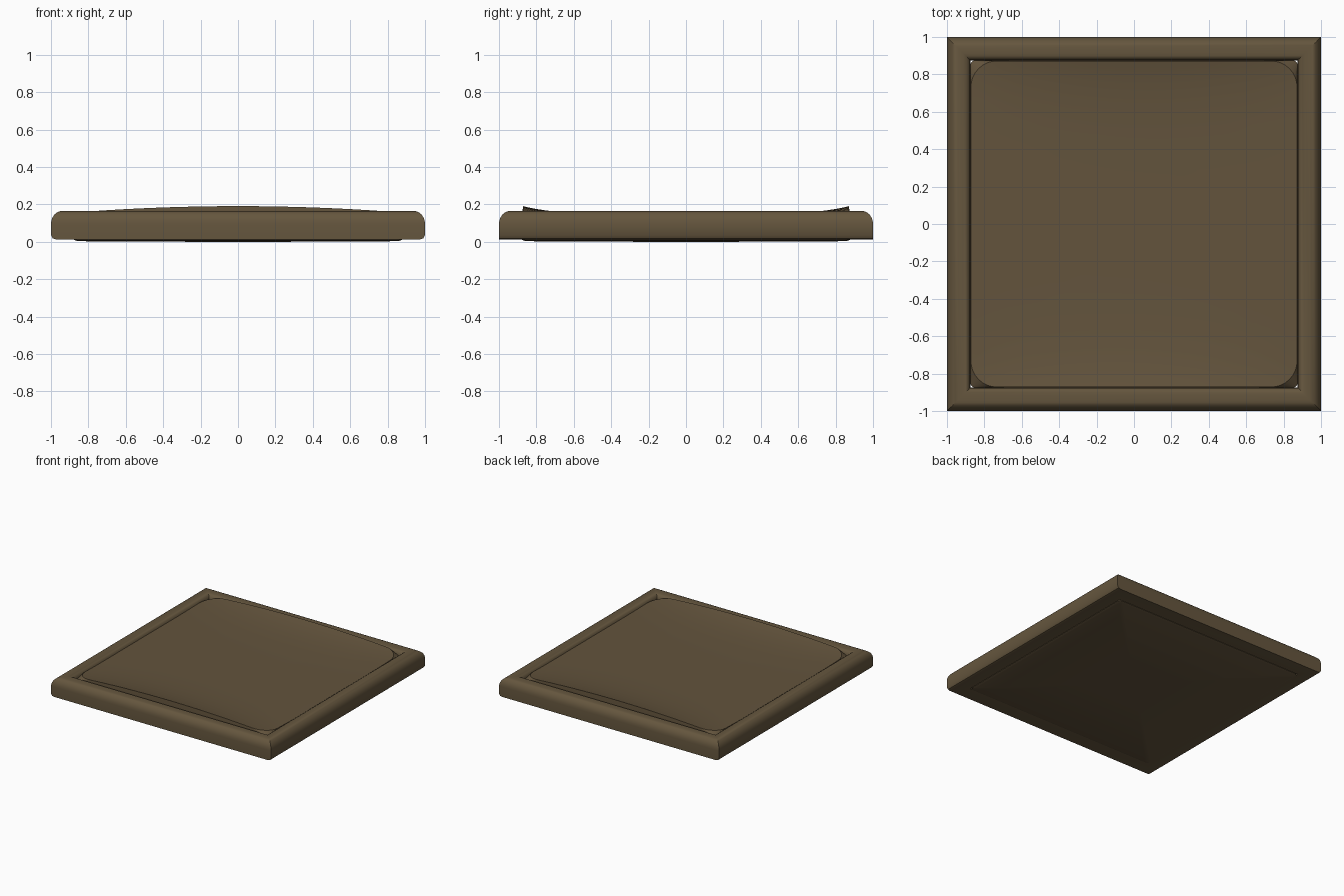
import bpy, bmesh, math

if "Cube" in bpy.data.objects:
    bpy.data.objects.remove(bpy.data.objects["Cube"])


def material(name, rgb):
    m = bpy.data.materials.new(name)
    m.diffuse_color = (*rgb, 1)
    m.use_nodes = True
    m.node_tree.nodes["Principled BSDF"].inputs["Base Color"].default_value = m.diffuse_color
    return m


def finish(name, bm, mat, angle):
    bmesh.ops.recalc_face_normals(bm, faces=bm.faces)
    mesh = bpy.data.meshes.new(name)
    bm.to_mesh(mesh)
    bm.free()
    ob = bpy.data.objects.new(name, mesh)
    bpy.context.collection.objects.link(ob)
    mesh.materials.append(mat)
    bpy.ops.object.select_all(action='DESELECT')
    bpy.context.view_layer.objects.active = ob
    ob.select_set(True)
    bpy.ops.object.shade_smooth_by_angle(angle=math.radians(angle))
    return ob


def bridge(bm, a, b):
    n = len(a)
    for i in range(n):
        bm.faces.new((a[i], a[(i + 1) % n], b[(i + 1) % n], b[i]))


wood = material("brown_wood", (0.13, 0.093, 0.048))
pad = material("brown_pad", (0.125, 0.088, 0.046))

# Square frame: rounded rail profile (x reach, y reach, z) swept with mitred corners
profile = [(0.975, 1.0, 0.013), (0.99, 1.0, 0.018), (1.0, 1.0, 0.035)]
for i in range(7):
    t = math.radians(15 * i)
    r = 0.94 + 0.06 * math.cos(t)
    profile.append((r, r, 0.095 + 0.07 * math.sin(t)))
for i in range(5):
    t = math.radians(90 + 22.5 * i)
    r = 0.915 + 0.04 * math.cos(t)
    profile.append((r, r, 0.125 + 0.04 * math.sin(t)))
profile.append((0.875, 0.875, 0.013))

bm = bmesh.new()
signs = [(1, 1), (-1, 1), (-1, -1), (1, -1)]
loops = [[bm.verts.new((sx * x, sy * y, z)) for sx, sy in signs] for x, y, z in profile]
for i, loop in enumerate(loops):
    bridge(bm, loop, loops[(i + 1) % len(loops)])
finish("seat_frame", bm, wood, 35)


# Pad top: front and back edges curl up, highest in the middle of each
def top_height(x, y):
    k = (abs(y) / 0.87) ** 4
    return 0.147 + 0.043 * (abs(y) / 0.87) ** 5 - (0.006 + 0.038 * k) * x * x


def outline(half, radius, arc=8, straight=14):
    pts = []
    c = half - radius
    for k in range(4):
        turn = math.radians(90 * k)
        ring = [(c + radius * math.cos(math.radians(90 * i / arc)),
                 c + radius * math.sin(math.radians(90 * i / arc))) for i in range(arc + 1)]
        ring += [(c - 2 * c * i / straight, half) for i in range(1, straight)]
        pts += [(x * math.cos(turn) - y * math.sin(turn),
                 x * math.sin(turn) + y * math.cos(turn)) for x, y in ring]
    return pts


bm = bmesh.new()
rim = outline(0.872, 0.14)
base = outline(0.8755, 0.03)
low = [bm.verts.new((x * 0.98, y * 0.98, 0.003)) for x, y in base]
edge = [bm.verts.new((x, y, 0.010)) for x, y in base]
wall = [bm.verts.new((x, y, 0.12)) for x, y in base]
# Slightly bulging underside
under = [bm.verts.new((x * 0.3, y * 0.3, 0.0)) for x, y in base]
bm.faces.new(under)
bridge(bm, under, low)
bridge(bm, low, edge)
bridge(bm, edge, wall)
prev = wall
for s in (1, 0.96, 0.92, 0.86, 0.78, 0.68, 0.55, 0.4, 0.25, 0.1):
    ring = [bm.verts.new((x * s, y * s, top_height(x * s, y * s))) for x, y in rim]
    bridge(bm, prev, ring)
    prev = ring
bm.faces.new(prev)
finish("seat_pad", bm, pad, 35)
